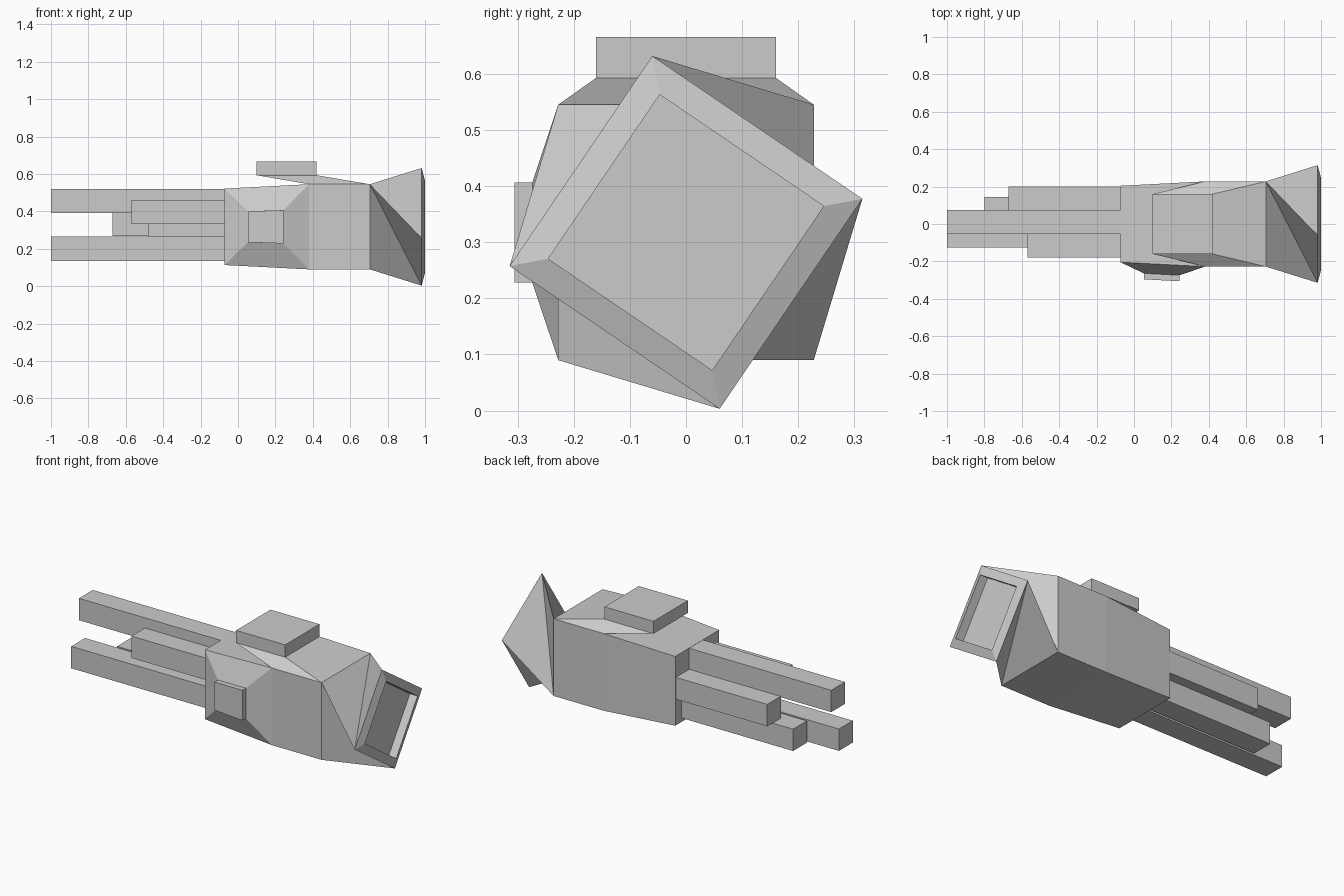
import bpy, bmesh, math
from mathutils import Vector

if "Cube" in bpy.data.objects:
    bpy.data.objects.remove(bpy.data.objects["Cube"])

CZ = 0.3175  # height of the long axis


def finish(bm, name):
    bmesh.ops.recalc_face_normals(bm, faces=bm.faces[:])
    mesh = bpy.data.meshes.new(name)
    bm.to_mesh(mesh)
    bm.free()
    obj = bpy.data.objects.new(name, mesh)
    bpy.context.collection.objects.link(obj)
    return obj


def square_ring(bm, x, radius, twist):
    angles = [math.radians(45 + 90 * i + twist) for i in range(4)]
    return [bm.verts.new((x, radius * math.cos(a), CZ + radius * math.sin(a))) for a in angles]


def extrude_to(bm, face, place):
    """Extrude one face and place each new corner with a function."""
    new = bmesh.ops.extrude_discrete_faces(bm, faces=[face])["faces"][0]
    centre = new.calc_center_median()
    for v in new.verts:
        v.co = place(v.co - centre, v.co.copy())
    return new


# Main body: square sections along x, twisting into the flared, recessed mouth
bm = bmesh.new()
TWIST = 55.8
sections = [(-0.073, 0.289, 0), (0.38, 0.322, 0), (0.705, 0.322, 0),
            (0.982, 0.32, TWIST), (1.0, 0.25, TWIST), (0.95, 0.25, TWIST)]
rings = [square_ring(bm, *s) for s in sections]
sides = {}
for k, (a, b) in enumerate(zip(rings, rings[1:])):
    for i in range(4):
        j = (i + 1) % 4
        if k == 2:  # twisted section folds along one diagonal
            bm.faces.new((a[i], a[j], b[j]))
            bm.faces.new((a[i], b[j], b[i]))
        else:
            sides[k, i] = bm.faces.new((a[i], a[j], b[j], b[i]))
bm.faces.new(rings[0])
bm.faces.new(rings[-1])
bmesh.ops.recalc_face_normals(bm, faces=bm.faces[:])

# Top mount: sloped neck leaning back, then a flat slab
neck = extrude_to(bm, sides[1, 0], lambda d, c: Vector(
    (0.26 + math.copysign(0.16, d.x), math.copysign(0.16, d.y), 0.593)))
extrude_to(bm, neck, lambda d, c: c + Vector((0, 0, 0.073)))

# Front panel: sloped frame, then a small raised block
frame = extrude_to(bm, sides[0, 1], lambda d, c: Vector(
    (0.148 + math.copysign(0.095, d.x),
     -0.269 - math.copysign(0.005, d.x),
     CZ + math.copysign(0.089 if d.x > 0 else 0.083, d.z))))
extrude_to(bm, frame, lambda d, c: c + Vector((0.001, -0.032, 0.0)))
finish(bm, "body")

# Cluster of square rods: end x, centre y, centre z
rods = [(-1.0, 0.01, 0.456), (-1.0, -0.062, 0.2), (-0.57, -0.115, 0.396),
        (-0.8, 0.08, 0.2), (-0.67, 0.135, 0.332), (-0.48, 0.005, 0.318)]
for n, (end, y, z) in enumerate(rods):
    bm = bmesh.new()
    bmesh.ops.create_cube(bm, size=1)
    length = -0.073 - end
    for v in bm.verts:
        v.co = (end + length * (v.co.x + 0.5), y + 0.129 * v.co.y, z + 0.129 * v.co.z)
    finish(bm, f"rod_{n + 1}")
